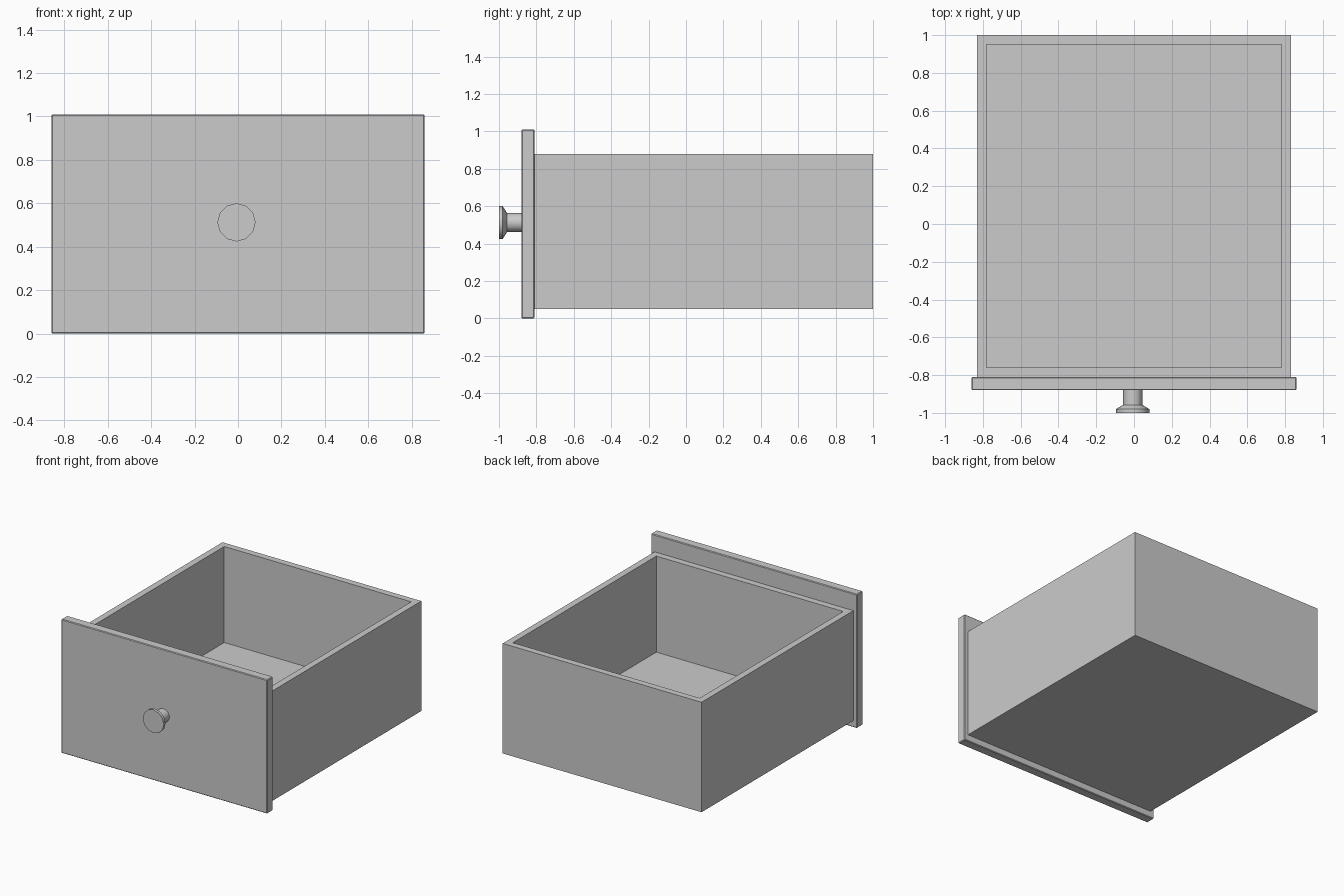
import bpy, bmesh
from math import cos, sin, pi

if "Cube" in bpy.data.objects:
    bpy.data.objects.remove(bpy.data.objects["Cube"])


def finish(name, bm):
    bmesh.ops.recalc_face_normals(bm, faces=bm.faces)
    me = bpy.data.meshes.new(name)
    bm.to_mesh(me)
    bm.free()
    ob = bpy.data.objects.new(name, me)
    bpy.context.collection.objects.link(ob)
    return ob


def box_mesh(x, y0, y1, z0, z1):
    bm = bmesh.new()
    bmesh.ops.create_cube(bm, size=1)
    for v in bm.verts:
        v.co = (x if v.co.x > 0 else -x,
                y1 if v.co.y > 0 else y0,
                z1 if v.co.z > 0 else z0)
    return bm


# Front panel with slightly eased edges
panel = finish("front_panel", box_mesh(0.86, -0.88, -0.81, 0.0, 1.01))
bev = panel.modifiers.new("eased_edges", 'BEVEL')
bev.width = 0.005
bev.segments = 1

# Drawer box: inset the top face for the rim, then push it down to the floor
bm = box_mesh(0.83, -0.81, 1.0, 0.05, 0.88)
bm.faces.ensure_lookup_table()
top = max(bm.faces, key=lambda f: f.calc_center_median().z)
bmesh.ops.inset_region(bm, faces=[top], thickness=0.07)
floor = bmesh.ops.extrude_discrete_faces(bm, faces=[top])["faces"][0]
for v in floor.verts:
    v.co.z = 0.155
finish("drawer_box", bm)

# Turned knob: 12-sided rings lofted along y
SIDES = 12
CX, CZ = -0.007, 0.512
profile = [(0.051, -0.875), (0.051, -0.957), (0.088, -0.98), (0.088, -1.0)]
bm = bmesh.new()
rings = [[bm.verts.new((CX + r * cos(2 * pi * i / SIDES), y,
                        CZ + r * sin(2 * pi * i / SIDES)))
          for i in range(SIDES)] for r, y in profile]
for a, b in zip(rings, rings[1:]):
    for i in range(SIDES):
        j = (i + 1) % SIDES
        bm.faces.new((a[i], a[j], b[j], b[i]))
bm.faces.new(rings[0])
bm.faces.new(rings[-1])
knob = finish("knob", bm)
bpy.context.view_layer.objects.active = knob
knob.select_set(True)
bpy.ops.object.shade_smooth_by_angle(angle=pi / 5)
